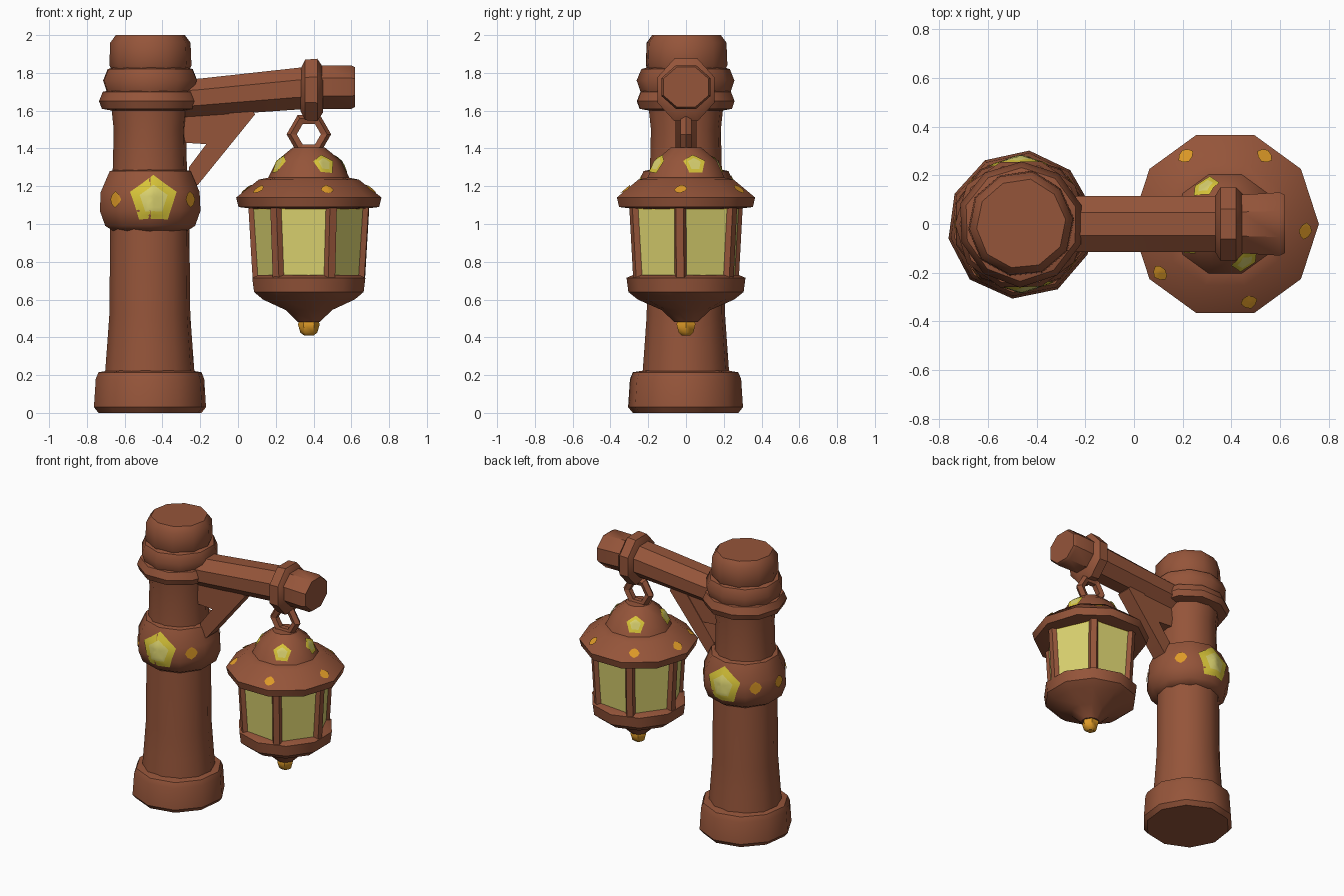
import bpy, bmesh, math, random
from math import sin, cos, pi, radians
from mathutils import Vector
from mathutils.bvhtree import BVHTree

if "Cube" in bpy.data.objects:
    bpy.data.objects.remove(bpy.data.objects["Cube"])

random.seed(4)


def material(name, rgb):
    m = bpy.data.materials.new(name)
    m.diffuse_color = (*rgb, 1)
    m.use_nodes = True
    m.node_tree.nodes["Principled BSDF"].inputs["Base Color"].default_value = m.diffuse_color
    return m


WOOD = material("red_brown_wood", (0.30, 0.09, 0.042))
YELLOW = material("yellow", (0.68, 0.55, 0.04))
PALE = material("pale_yellow", (0.70, 0.64, 0.16))
GOLD = material("gold", (0.72, 0.52, 0.055))
ORANGE = material("orange", (0.72, 0.32, 0.02))

POST_X, LAMP_X = -0.465, 0.375


def finish(name, bm, mats, angle=40):
    bmesh.ops.recalc_face_normals(bm, faces=bm.faces)
    me = bpy.data.meshes.new(name)
    bm.to_mesh(me)
    bm.free()
    for m in mats:
        me.materials.append(m)
    ob = bpy.data.objects.new(name, me)
    bpy.context.collection.objects.link(ob)
    bpy.ops.object.select_all(action='DESELECT')
    ob.select_set(True)
    bpy.context.view_layer.objects.active = ob
    bpy.ops.object.shade_smooth_by_angle(angle=radians(angle))
    return ob


def loft(name, rings, mats=(WOOD,)):
    """Skin equal-length rings of points and cap both ends."""
    bm = bmesh.new()
    loops = [[bm.verts.new(p) for p in r] for r in rings]
    n = len(loops[0])
    for a, b in zip(loops, loops[1:]):
        for i in range(n):
            j = (i + 1) % n
            bm.faces.new((a[i], a[j], b[j], b[i]))
    bm.faces.new(loops[0])
    bm.faces.new(loops[-1])
    return finish(name, bm, mats)


def lathe(name, cx, profile, sides=10, phase=0.0, jitter=0.0, mats=(WOOD,)):
    wob = [1 + random.uniform(-jitter, jitter) for _ in range(sides)]
    rings = []
    for r, z in profile:
        rings.append([(cx + r * wob[i] * cos(phase + 2 * pi * i / sides),
                       r * wob[i] * sin(phase + 2 * pi * i / sides), z)
                      for i in range(sides)])
    return loft(name, rings, mats)


def beam(name, sections):
    """Octagonal timber along x: sections of (x, centre z, half width, half height)."""
    k = 1 / cos(pi / 8)
    return loft(name, [[(x, k * w * cos(pi / 8 + i * pi / 4),
                         cz + k * h * sin(pi / 8 + i * pi / 4)) for i in range(8)]
                       for x, cz, w, h in sections])


def slab(name, pts, half):
    return loft(name, [[(x, y, z) for x, z in pts] for y in (-half, half)])


def patch(name, target, cx, angle, z, size, mats, tilt=0, points=5, dent=0.8):
    """Thin painted star-like plate draped over the target surface."""
    me = target.data
    tree = BVHTree.FromPolygons([v.co for v in me.vertices],
                                [tuple(p.vertices) for p in me.polygons])
    a, e = radians(angle), radians(tilt)
    n = Vector((cos(a) * cos(e), sin(a) * cos(e), sin(e)))
    t = Vector((-sin(a), cos(a), 0))
    b = n.cross(t)
    # aim at the point of the surface at this height
    aim = tree.ray_cast(Vector((cx + cos(a), sin(a), z)), Vector((-cos(a), -sin(a), 0)))[0]
    bm = bmesh.new()

    def drop(u, v):
        p = aim + t * u + b * v
        hit = tree.ray_cast(p + n * 0.5, -n, 0.62)[0]
        return bm.verts.new((hit or p) + n * 0.007)

    mid, prev, count = drop(0, 0), None, points * 2
    for k in range(1, 6):
        ring = []
        for i in range(count):
            q = pi / 2 + 2 * pi * i / count
            r = size * k / 5 * (1 if i % 2 == 0 else dent)
            ring.append(drop(r * cos(q), r * sin(q)))
        for i in range(count):
            j = (i + 1) % count
            f = bm.faces.new((mid, ring[i], ring[j]) if prev is None
                             else (prev[i], ring[i], ring[j], prev[j]))
            f.material_index = 0 if k > 3 else len(mats) - 1
        prev = ring
    return finish(name, bm, mats)


# Post: foot, shaft, swollen band, collar rolls and head
lathe("post_foot", POST_X, [(0.28, 0), (0.305, 0.03), (0.295, 0.18), (0.28, 0.215), (0.22, 0.225)],
      10, 0.2, 0.02)
lathe("post_shaft", POST_X, [(0.24, 0.15), (0.225, 0.35), (0.213, 0.52), (0.208, 1.0),
                             (0.195, 1.3), (0.19, 1.5), (0.205, 1.64)], 12, 0.1, 0.03)
band = lathe("post_band", POST_X, [(0.2, 0.96), (0.25, 0.99), (0.28, 1.07), (0.275, 1.17),
                                   (0.225, 1.28), (0.18, 1.29)], 10, pi / 10)
lathe("collar_lower", POST_X, [(0.2, 1.6), (0.255, 1.61), (0.27, 1.65), (0.25, 1.70), (0.2, 1.71)],
      10, 0.0, 0.02)
lathe("collar_upper", POST_X, [(0.2, 1.68), (0.24, 1.70), (0.26, 1.76), (0.235, 1.82), (0.2, 1.83)],
      10, 0.3, 0.02)
lathe("post_head", POST_X, [(0.2, 1.8), (0.22, 1.84), (0.215, 1.96), (0.185, 2.0)], 10, 0.1, 0.02)

# Arm with its end block and strap ring
beam("arm", [(-0.4, 1.655, 0.11, 0.10), (-0.2, 1.67, 0.115, 0.10), (0.3, 1.715, 0.115, 0.11),
             (0.44, 1.725, 0.12, 0.115), (0.60, 1.725, 0.13, 0.115), (0.62, 1.725, 0.12, 0.105)])
beam("arm_ring", [(0.33, 1.71, 0.11, 0.11), (0.355, 1.71, 0.15, 0.16), (0.42, 1.71, 0.15, 0.165),
                  (0.45, 1.71, 0.12, 0.12)])

# Brace under the arm
slab("brace", [(-0.25, 1.18), (-0.21, 1.21), (0.09, 1.58), (0.06, 1.63), (-0.02, 1.62), (-0.26, 1.30)], 0.055)
slab("brace_gusset", [(-0.31, 1.62), (0.0, 1.62), (-0.12, 1.42), (-0.28, 1.43)], 0.05)

# Hanging link
bpy.ops.mesh.primitive_torus_add(location=(LAMP_X, 0, 1.475), rotation=(pi / 2, 0, 0),
                                 major_segments=6, minor_segments=5,
                                 major_radius=0.088, minor_radius=0.03)
link = bpy.context.object
link.name = "hanging_link"
link.data.materials.append(WOOD)

# Lantern roof, base and tip
roof = lathe("lantern_roof", LAMP_X, [(0.085, 1.405), (0.17, 1.335), (0.215, 1.245), (0.265, 1.235),
                                      (0.385, 1.14), (0.372, 1.09), (0.29, 1.08)], 10, 0.0)
lathe("lantern_base", LAMP_X, [(0.28, 0.73), (0.315, 0.715), (0.305, 0.64), (0.255, 0.60),
                               (0.13, 0.545), (0.06, 0.48)], 10, pi / 10)
lathe("lantern_tip", LAMP_X, [(0.045, 0.50), (0.058, 0.47), (0.045, 0.425), (0.025, 0.41)], 6,
      mats=(ORANGE,))

# Six glass panes, each inset twice for the glowing middle
PHASE = radians(-6)
bm = bmesh.new()
rows = [[bm.verts.new((LAMP_X + r * cos(PHASE + i * pi / 3), r * sin(PHASE + i * pi / 3), z))
         for i in range(6)] for r, z in ((0.285, 0.70), (0.31, 1.10))]
panes = [bm.faces.new((rows[0][i], rows[0][(i + 1) % 6], rows[1][(i + 1) % 6], rows[1][i]))
         for i in range(6)]
for level, width in ((1, 0.07), (2, 0.035)):
    bmesh.ops.inset_individual(bm, faces=panes, thickness=width)
    for f in panes:
        f.material_index = level
finish("lantern_glass", bm, (YELLOW, GOLD, PALE), 20)

# Corner posts of the lantern
for i in range(6):
    a = PHASE + i * pi / 3
    out, side = Vector((cos(a), sin(a), 0)), Vector((-sin(a), cos(a), 0))
    rings = []
    for r, z in ((0.28, 0.69), (0.305, 1.11)):
        c = Vector((LAMP_X, 0, z)) + out * r
        rings.append([c + out * u + side * v for u, v in
                      ((0.016, -0.02), (0.016, 0.02), (-0.025, 0.036), (-0.025, -0.036))])
    loft("lantern_corner_%d" % (i + 1), rings)

# Painted spots on the band: large front and back, small on the diagonals
for i, a in enumerate((-86, 92)):
    patch("band_star_%d" % (i + 1), band, POST_X, a, 1.13, 0.13, (YELLOW, PALE))
for i, a in enumerate((-38, 40, 140, -140 + 8, 180)):
    patch("band_dot_%d" % (i + 1), band, POST_X, a, 1.13, 0.043, (ORANGE,), points=4, dent=0.9)

# Painted spots on the roof dome and brim
for i, a in enumerate((118, -62, 205, 15)):
    patch("dome_spot_%d" % (i + 1), roof, LAMP_X, a, 1.315, 0.062, (YELLOW, PALE), 40)
for i, a in enumerate((120, 60, -143, -73, -5, 175)):
    patch("brim_spot_%d" % (i + 1), roof, LAMP_X, a, 1.18, 0.035, (ORANGE,), 52, 4, 0.9)
